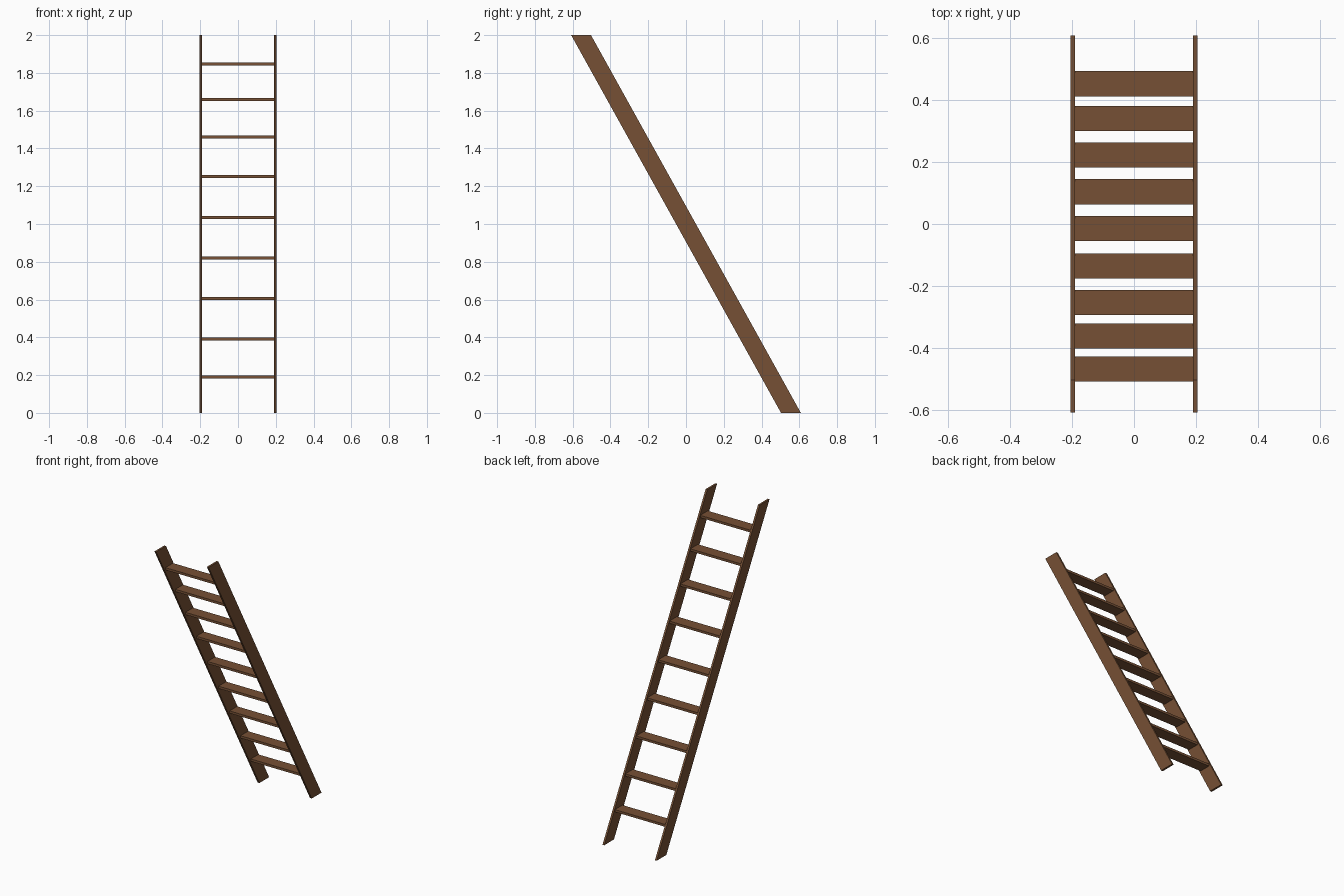
import bpy, bmesh

if "Cube" in bpy.data.objects:
    bpy.data.objects.remove(bpy.data.objects["Cube"])

wood = bpy.data.materials.new("brown_wood")
wood.diffuse_color = (0.18, 0.08, 0.035, 1)
wood.use_nodes = True
wood.node_tree.nodes["Principled BSDF"].inputs["Base Color"].default_value = wood.diffuse_color


def extrude_profile(name, profile, x0, x1):
    """Extrude a (y, z) outline along x."""
    bm = bmesh.new()
    face = bm.faces.new([bm.verts.new((x0, y, z)) for y, z in profile])
    res = bmesh.ops.extrude_face_region(bm, geom=[face])
    verts = [g for g in res["geom"] if isinstance(g, bmesh.types.BMVert)]
    bmesh.ops.translate(bm, verts=verts, vec=(x1 - x0, 0, 0))
    bmesh.ops.recalc_face_normals(bm, faces=bm.faces)
    mesh = bpy.data.meshes.new(name)
    bm.to_mesh(mesh)
    bm.free()
    mesh.materials.append(wood)
    obj = bpy.data.objects.new(name, mesh)
    bpy.context.collection.objects.link(obj)
    return obj


# Leaning side rails, cut level at floor and top
rail = [(0.503, 0), (0.608, 0), (-0.503, 2), (-0.608, 2)]
for side, sx in (("left", -1), ("right", 1)):
    extrude_profile(side + "_rail", rail, sx * 0.191, sx * 0.204)

# Level flat rungs, following the slope of the rails
rungs = [(0.452, 0.191), (0.340, 0.392), (0.223, 0.606), (0.104, 0.82),
         (-0.015, 1.034), (-0.135, 1.252), (-0.253, 1.46),
         (-0.361, 1.658), (-0.467, 1.846)]
W, T = 0.0405, 0.008
for i, (y, z) in enumerate(rungs):
    extrude_profile(f"rung_{i + 1}",
                    [(y - W, z - T), (y + W, z - T), (y + W, z + T), (y - W, z + T)],
                    -0.193, 0.193)
